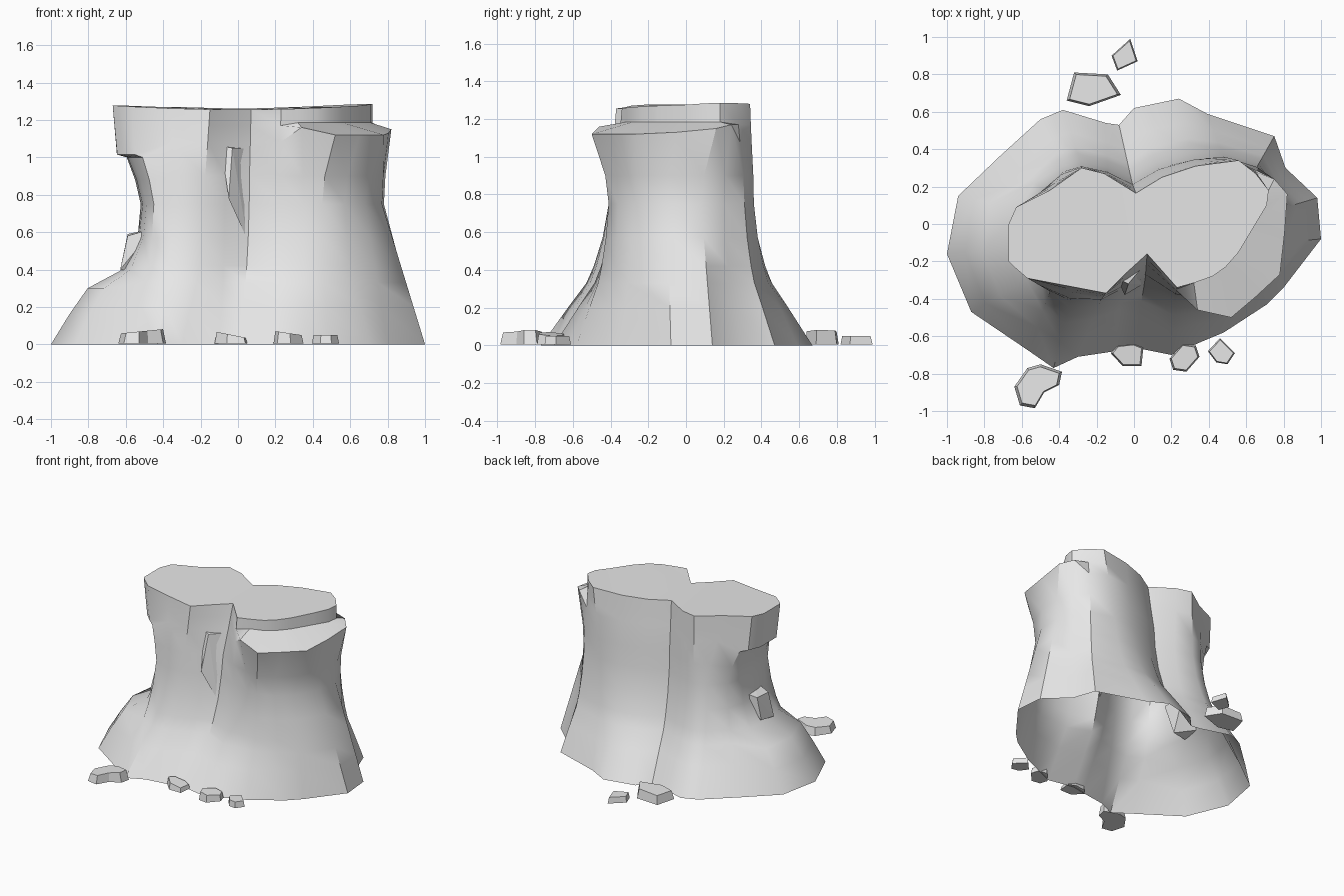
import bpy, bmesh, math
from mathutils import Vector

cube = bpy.data.objects.get("Cube")
if cube:
    bpy.data.objects.remove(cube, do_unlink=True)

grey = bpy.data.materials.new("weathered grey")
grey.use_nodes = True
colour = (0.8, 0.8, 0.8, 1)
grey.diffuse_color = colour
grey.node_tree.nodes["Principled BSDF"].inputs["Base Color"].default_value = colour


def finish(name, bm, smooth=False):
    """Turn a bmesh into a named object with the shared material."""
    mesh = bpy.data.meshes.new(name)
    bm.to_mesh(mesh)
    bm.free()
    mesh.materials.append(grey)
    obj = bpy.data.objects.new(name, mesh)
    bpy.context.collection.objects.link(obj)
    if smooth:
        bpy.ops.object.select_all(action="DESELECT")
        obj.select_set(True)
        bpy.context.view_layer.objects.active = obj
        bpy.ops.object.shade_smooth_by_angle(angle=math.radians(35))
    return obj


def hull(name, points):
    """Solid chunk wrapped around a few points."""
    bm = bmesh.new()
    for p in points:
        bm.verts.new(p)
    bmesh.ops.convex_hull(bm, input=bm.verts)
    bmesh.ops.recalc_face_normals(bm, faces=bm.faces)
    return finish(name, bm)


# Trunk outlines, sharing one column order: ground, waist and sawn top
ground = [(-1, -.16), (-.94, .15), (-.72, .36), (-.5, .56), (-.38, .61),
          (-.15, .54), (-.08, .53), (0, .62), (.24, .67), (.39, .59),
          (.75, .47), (.81, .3), (.98, .14), (1, -.08), (.8, -.34),
          (.71, -.43), (.48, -.58), (.36, -.63), (.2, -.7), (0, -.66),
          (-.1, -.68), (-.3, -.71), (-.43, -.77), (-.56, -.68), (-.87, -.47)]
waist = [(-.51, -.12), (-.52, .06), (-.48, .18), (-.38, .28), (-.28, .31),
         (-.14, .28), (-.01, .22), (.13, .3), (.32, .35), (.48, .36),
         (.66, .31), (.74, .2), (.78, .08), (.77, -.1), (.68, -.27),
         (.57, -.36), (.45, -.41), (.35, -.39), (.22, -.38), (.06, -.29),
         (-.07, -.35), (-.18, -.41), (-.34, -.41), (-.45, -.36), (-.49, -.25)]
sawn = [(-.67, -.2), (-.67, 0), (-.63, .09), (-.45, .18), (-.28, .3),
        (-.16, .27), (.01, .165), (.15, .25), (.33, .31), (.56, .34),
        (.65, .27), (.72, .18), (.71, .1), (.65, 0), (.56, -.15),
        (.49, -.23), (.42, -.28), (.32, -.315), (.23, -.34), (.07, -.16),
        (-.04, -.26), (-.15, -.37), (-.36, -.33), (-.57, -.29), (-.64, -.23)]
# Broken ledge on one side: column -> outer edge of the ledge
ledge = {11: (.75, .24, 1.17), 12: (.82, .16, 1.15), 13: (.805, -.05, 1.13),
         14: (.78, -.27, 1.12), 15: (.65, -.39, 1.12), 16: (.52, -.5, 1.12),
         17: (.34, -.46, 1.16)}
lip = {0, 1, 2, 23, 24}
straight = {12, 13, 14}
root = {0, 1, 24}


def column(i):
    """Points up one column of the trunk."""
    g, w, s = (Vector(o[i]) for o in (ground, waist, sawn))
    flare = [(0, 1), (.2, .6), (.33, .33), (.42, .22), (.57, .09), (.75, 0)]
    if i in root:
        flare = [(0, 1), (.16, .8), (.3, .6), (.4, .22), (.57, .04), (.75, 0)]
    if i in straight:
        flare = [(z, 1 - z / .75) for z, f in flare]
    pts = [(*w.lerp(g, f), z) for z, f in flare]
    top = 1.255 + .05 * s.x ** 2 + .03 * max(s.y, 0)
    if i in ledge:
        x, y, z = ledge[i]
        edge = Vector((x, y))
        pts += [(*w.lerp(edge, .2), .9), (x, y, z), (*s, 1.185)]
    elif i in lip:
        pts += [(*w.lerp(s, .2), .88), (*w.lerp(s, .5), 1.0), (*w.lerp(s, .85), 1.015)]
    else:
        pts += [(*w.lerp(s, f), z) for f, z in ((.15, .9), (.6, 1.08), (.8, 1.17))]
    return pts + [(*s, top)]


# Trunk: open shell below, sawn cap above
bm = bmesh.new()
cols = [[bm.verts.new(p) for p in column(i)] for i in range(len(ground))]
for i, a in enumerate(cols):
    b = cols[i - 1]
    for j in range(len(a) - 1):
        bm.faces.new((b[j], b[j + 1], a[j + 1], a[j]))
cap = bm.faces.new([c[-1] for c in cols])
bmesh.ops.recalc_face_normals(bm, faces=bm.faces)
bmesh.ops.triangulate(bm, faces=[cap])
finish("stump_trunk", bm, smooth=True)

# Splinter in the front groove
hull("front_splinter", [(-.09, -.29, 1.06), (-.03, -.32, 1.05), (.07, -.2, 1.045),
                        (.05, -.32, .56), (-.05, -.38, .78), (0, -.2, .8)])

# Broken branch stub on the side
hull("branch_stub", [(-.45, -.2, .62), (-.45, 0, .62), (-.59, -.17, .58), (-.59, -.03, .59),
                     (-.63, -.18, .4), (-.62, -.04, .42), (-.45, -.1, .36)])


def stone(name, outline, height, tilt):
    """Flat stone: a ground outline with a smaller tilted top."""
    n = len(outline)
    mid = sum((Vector(p) for p in outline), Vector((0, 0))) / n
    bm = bmesh.new()
    low = [bm.verts.new((*p, .005)) for p in outline]
    high = []
    for p in outline:
        q = mid.lerp(Vector(p), .88)
        high.append(bm.verts.new((*q, height + tilt * (q.x - mid.x))))
    bm.faces.new(low)
    bm.faces.new(high)
    for i in range(n):
        bm.faces.new((low[i - 1], low[i], high[i], high[i - 1]))
    bmesh.ops.recalc_face_normals(bm, faces=bm.faces)
    finish(name, bm)


# Loose stones around the foot
stone("large_front_stone", [(-.64, -.87), (-.61, -.97), (-.53, -.985), (-.48, -.9), (-.4, -.86),
                            (-.385, -.79), (-.5, -.75), (-.57, -.77)], .07, .1)
stone("middle_front_stone", [(-.125, -.69), (-.09, -.65), (0, -.64), (.05, -.66),
                             (.04, -.76), (-.06, -.76)], .05, -.2)
stone("right_front_stone", [(.19, -.72), (.21, -.78), (.28, -.79), (.35, -.71),
                            (.33, -.65), (.26, -.64)], .06, -.15)
stone("small_front_stone", [(.395, -.68), (.44, -.74), (.5, -.75), (.54, -.69), (.46, -.61)], .05, 0)
stone("large_back_stone", [(-.36, .66), (-.24, .63), (-.07, .69), (-.14, .8), (-.32, .81)], .075, .05)
stone("small_back_stone", [(-.09, .82), (.02, .87), (-.02, .99), (-.12, .9)], .05, 0)
